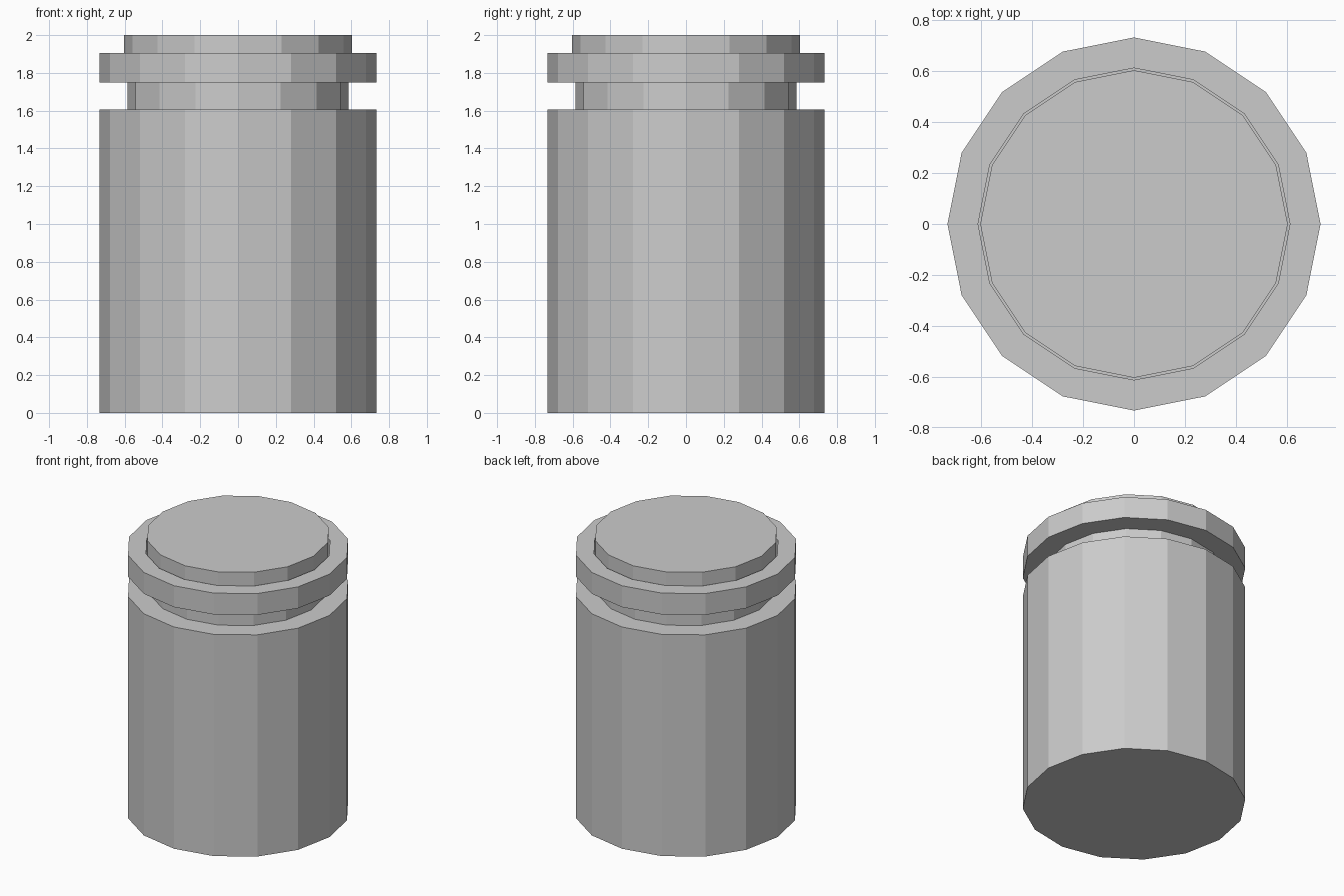
import bpy, bmesh
from math import cos, sin, tau

if "Cube" in bpy.data.objects:
    bpy.data.objects.remove(bpy.data.objects["Cube"])

SIDES = 16


def lathe(name, profile):
    """Spin (radius, z) points around z; radius 0 closes an end to a flat cap."""
    bm = bmesh.new()
    rings = [[bm.verts.new((r * cos(tau * i / SIDES), r * sin(tau * i / SIDES), z))
              for i in range(SIDES)] for r, z in profile if r > 0]
    capped = profile[0][0] == 0
    pairs = list(zip(rings, rings[1:]))
    if capped:
        bm.faces.new(rings[0])
        bm.faces.new(rings[-1])
    else:
        pairs.append((rings[-1], rings[0]))
    for a, b in pairs:
        for i in range(SIDES):
            j = (i + 1) % SIDES
            bm.faces.new((a[i], a[j], b[j], b[i]))
    bmesh.ops.recalc_face_normals(bm, faces=bm.faces[:])
    mesh = bpy.data.meshes.new(name)
    bm.to_mesh(mesh)
    bm.free()
    obj = bpy.data.objects.new(name, mesh)
    bpy.context.collection.objects.link(obj)
    return obj


# Body with narrower neck
lathe("jar_body", [(0, 0), (0.733, 0), (0.733, 1.606),
                   (0.586, 1.606), (0.586, 1.775), (0, 1.775)])

# Collar around the neck, with a recess that holds the lid
lathe("collar_ring", [(0.586, 1.75), (0.733, 1.75), (0.733, 1.905),
                      (0.613, 1.905), (0.613, 1.78), (0.586, 1.78)])

# Lid sitting in the collar with a thin gap around it
lathe("lid", [(0, 1.77), (0.604, 1.77), (0.604, 2.0), (0, 2.0)])
